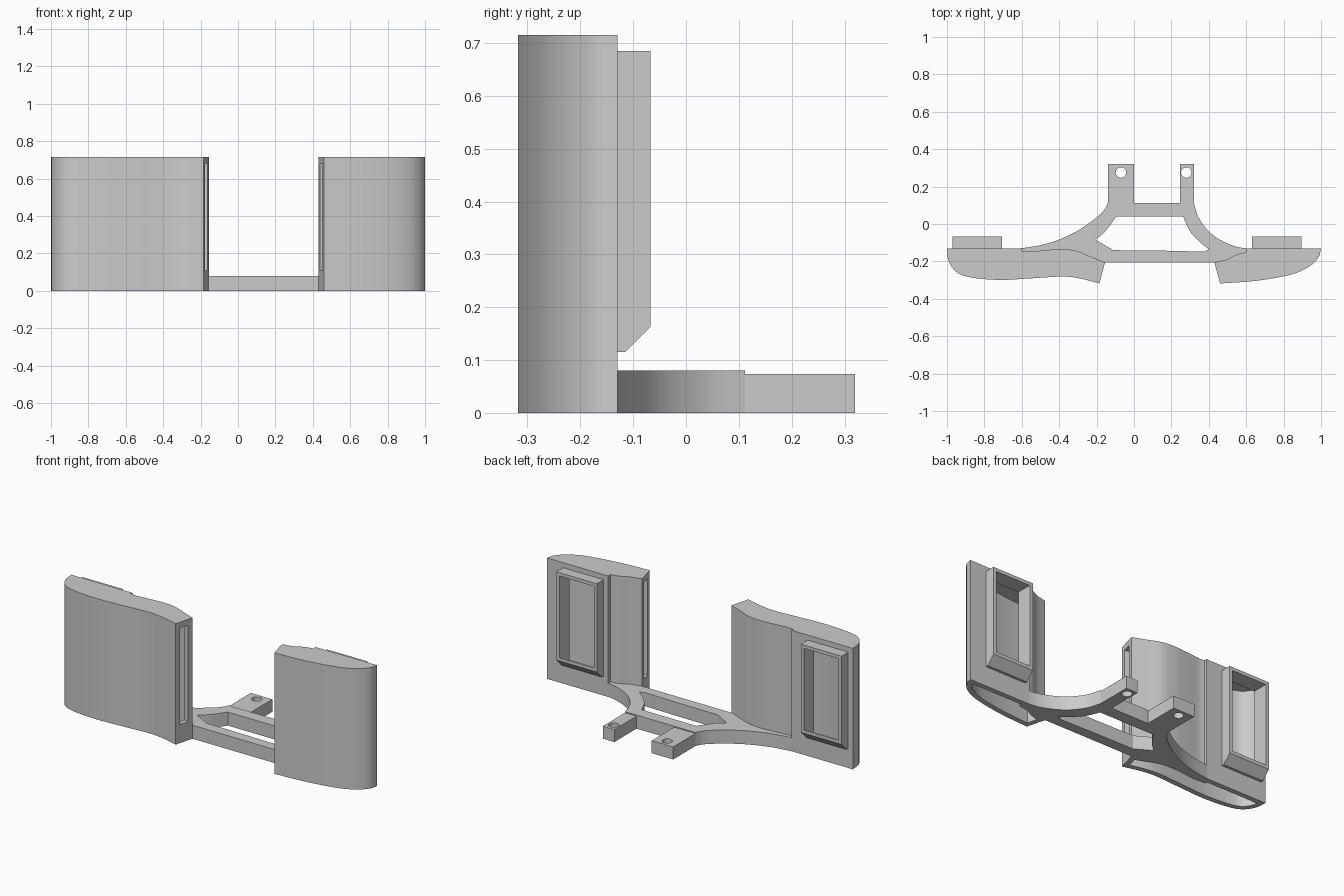
import bpy, bmesh, math
from mathutils import Vector

if "Cube" in bpy.data.objects:
    bpy.data.objects.remove(bpy.data.objects["Cube"], do_unlink=True)

grey = bpy.data.materials.new("plain_grey")
grey.use_nodes = True
grey.diffuse_color = (0.6, 0.6, 0.6, 1)
grey.node_tree.nodes["Principled BSDF"].inputs["Base Color"].default_value = (0.6, 0.6, 0.6, 1)

HEIGHT, CEILING, DECK, WALL, BACK = 0.715, 0.69, 0.08, 0.03, -0.13
SILL, LINTEL, RIM = 0.135, 0.665, 0.02
SLOT_LOW, SLOT_HIGH = 0.11, 0.68


def spline(points, steps=6):
    """Smooth curve through the given points."""
    p = [Vector(q) for q in points]
    p = [2 * p[0] - p[1]] + p + [2 * p[-1] - p[-2]]
    out = []
    for a, b, c, d in zip(p, p[1:], p[2:], p[3:]):
        for i in range(steps):
            t = i / steps
            out.append(0.5 * (2 * b + (c - a) * t + (2 * a - 5 * b + 4 * c - d) * t * t
                              + (3 * b - a - 3 * c + d) * t ** 3))
    return out + [p[-2]]


def inset(points, dist):
    """Move a closed outline inwards, point for point."""
    n = len(points)
    area = sum(points[i - 1].x * points[i].y - points[i - 1].y * points[i].x for i in range(n))
    side = 1 if area > 0 else -1
    out = []
    for i, p in enumerate(points):
        e1 = (p - points[i - 1]).normalized()
        e2 = (points[(i + 1) % n] - p).normalized()
        n1 = Vector((-e1.y, e1.x)) * side
        n2 = Vector((-e2.y, e2.x)) * side
        out.append(p + (n1 + n2) * dist / (1 + n1.dot(n2)))
    return out


def add_object(name, bm):
    """Turn a bmesh into a shaded grey object."""
    bmesh.ops.recalc_face_normals(bm, faces=bm.faces)
    mesh = bpy.data.meshes.new(name)
    bm.to_mesh(mesh)
    bm.free()
    mesh.materials.append(grey)
    obj = bpy.data.objects.new(name, mesh)
    bpy.context.collection.objects.link(obj)
    return obj


def prism(name, outline, lo, hi, axis="z"):
    """Extrude an outline along z, or a (y, z) outline along x."""
    bm = bmesh.new()
    place = (lambda p, h: (p[0], p[1], h)) if axis == "z" else (lambda p, h: (h, p[0], p[1]))
    ends = [[bm.verts.new(place(p, h)) for p in outline] for h in (lo, hi)]
    for ring in ends:
        bm.faces.new(ring)
    for i in range(len(outline)):
        bm.faces.new((ends[0][i - 1], ends[0][i], ends[1][i], ends[1][i - 1]))
    return add_object(name, bm)


def finish(obj):
    bpy.ops.object.select_all(action="DESELECT")
    obj.select_set(True)
    bpy.context.view_layer.objects.active = obj
    bpy.ops.object.shade_smooth_by_angle(angle=math.radians(25))


def cut(obj, cutter):
    """Subtract the cutter, bake the result and drop the cutter."""
    mod = obj.modifiers.new("cut", "BOOLEAN")
    mod.operation, mod.solver, mod.object = "DIFFERENCE", "EXACT", cutter
    bpy.context.view_layer.update()
    baked = bpy.data.meshes.new_from_object(obj.evaluated_get(bpy.context.evaluated_depsgraph_get()))
    obj.modifiers.clear()
    obj.data = baked
    bpy.data.objects.remove(cutter, do_unlink=True)
    finish(obj)


def shell(name, outline, openings):
    """Thin wall open below and closed above; openings maps a segment to its (low, high)."""
    bm = bmesh.new()
    n = len(outline)
    levels = [0, SLOT_LOW, SILL, LINTEL, SLOT_HIGH]
    bands = len(levels)
    outer = [[bm.verts.new((p.x, p.y, z)) for p in outline] for z in levels + [HEIGHT]]
    inner = [[bm.verts.new((p.x, p.y, z)) for p in inset(outline, WALL)] for z in levels + [CEILING]]

    def solid(band, seg):
        if band < 0:
            return False
        low, high = openings.get(seg % n, (1, 1))
        return band == bands - 1 or not low <= levels[band] < high

    for k in range(bands):
        for i in range(n):
            j = (i + 1) % n
            if solid(k, i):
                for s in (outer, inner):
                    bm.faces.new((s[k][i], s[k][j], s[k + 1][j], s[k + 1][i]))
            # reveals between solid and open cells
            if solid(k, i) != solid(k - 1, i):
                bm.faces.new((outer[k][i], outer[k][j], inner[k][j], inner[k][i]))
            if solid(k, i) != solid(k, i - 1):
                bm.faces.new((outer[k][i], outer[k + 1][i], inner[k + 1][i], inner[k][i]))
    bm.faces.new(outer[-1])
    bm.faces.new(inner[-1])
    finish(add_object(name, bm))


def frame_profile(front, rear, margin, slope):
    """Side outline of a window frame with a sloped lower edge."""
    top, low = 0.685 - margin, 0.115 + margin
    return [(front, top), (rear, top), (rear, low + slope), (rear - slope, low), (front, low)]


def build_pod(side, front, back, outer_x, inner_x):
    """Hollow pod with a slot in its inner end and a framed window at the rear."""
    a, b = front[-1], back[-1]
    step = RIM if inner_x > outer_x else -RIM
    outline = front + [a.lerp(b, 0.27), a.lerp(b, 0.73)] + back[::-1]
    outline += [Vector((x, BACK)) for x in (back[0].x, inner_x - step, outer_x + step)]
    slot_segment, window_segment = len(front), len(outline) - 2
    shell(side + "_pod", outline, {slot_segment: (SLOT_LOW, SLOT_HIGH), window_segment: (SILL, LINTEL)})
    x0, x1 = sorted((outer_x, inner_x))
    frame = prism(side + "_window_frame", frame_profile(-0.135, -0.067, 0, 0.048), x0, x1, "x")
    cut(frame, prism("window", frame_profile(-0.2, -0.04, RIM, 0.075), x0 + RIM, x1 - RIM, "x"))


# Pods: outer front curve and inner back curve, both running to the inner end
right_front = spline([(-1, BACK), (-0.99, -0.2), (-0.945, -0.26), (-0.865, -0.287), (-0.715, -0.299),
                      (-0.555, -0.291), (-0.385, -0.281), (-0.29, -0.291), (-0.185, -0.318)])
right_back = spline([(-0.6, -0.145), (-0.56, -0.148), (-0.475, -0.14), (-0.395, -0.135), (-0.315, -0.142),
                     (-0.235, -0.173), (-0.155, -0.205)])
left_front = spline([(1, BACK), (0.985, -0.18), (0.93, -0.232), (0.83, -0.273), (0.65, -0.304), (0.46, -0.318)])
left_back = spline([(0.6, -0.152), (0.55, -0.163), (0.5, -0.188), (0.43, -0.205)])
build_pod("right", right_front, right_back, -0.97, -0.705)
build_pod("left", left_front, left_back, 0.895, 0.63)

# Bridge: two swept arms and a front bar around an opening
right_arm = spline([(-0.61, -0.131), (-0.5, -0.113), (-0.4, -0.083), (-0.3, -0.035), (-0.2, 0.035),
                    (-0.158, 0.078), (-0.14, 0.112)])
left_arm = spline([(0.32, 0.112), (0.345, 0.035), (0.4, -0.04), (0.47, -0.09), (0.55, -0.122), (0.61, -0.131)])
tuck = Vector((0, -0.006))
outline = right_arm + left_arm + [p + tuck for p in left_back]
outline += [Vector((0.43, -0.205)), Vector((-0.155, -0.205))]
outline += [p + tuck for p in right_back[::-1]]
bridge = prism("bridge", outline, 0, DECK)
opening = spline([(-0.205, -0.085), (-0.15, -0.035), (-0.095, 0.04)])
opening += spline([(0.262, 0.04), (0.3, -0.04), (0.35, -0.095), (0.4, -0.135)])
opening += [Vector(p) for p in ((0.375, -0.148), (0.175, -0.143), (-0.11, -0.14))]
cut(bridge, prism("opening", opening, -0.1, 0.2))

# Mounting tabs with screw holes
for side, x0, x1, hx in (("right", -0.14, 0.0, -0.07), ("left", 0.245, 0.32, 0.28)):
    tab = prism(side + "_mounting_tab", [(x0, 0.1), (x1, 0.1), (x1, 0.32), (x0, 0.32)], 0, 0.074)
    ring = [(hx + 0.028 * math.cos(math.tau * i / 32), 0.275 + 0.028 * math.sin(math.tau * i / 32))
            for i in range(32)]
    cut(tab, prism("drill", ring, -0.1, 0.2))
